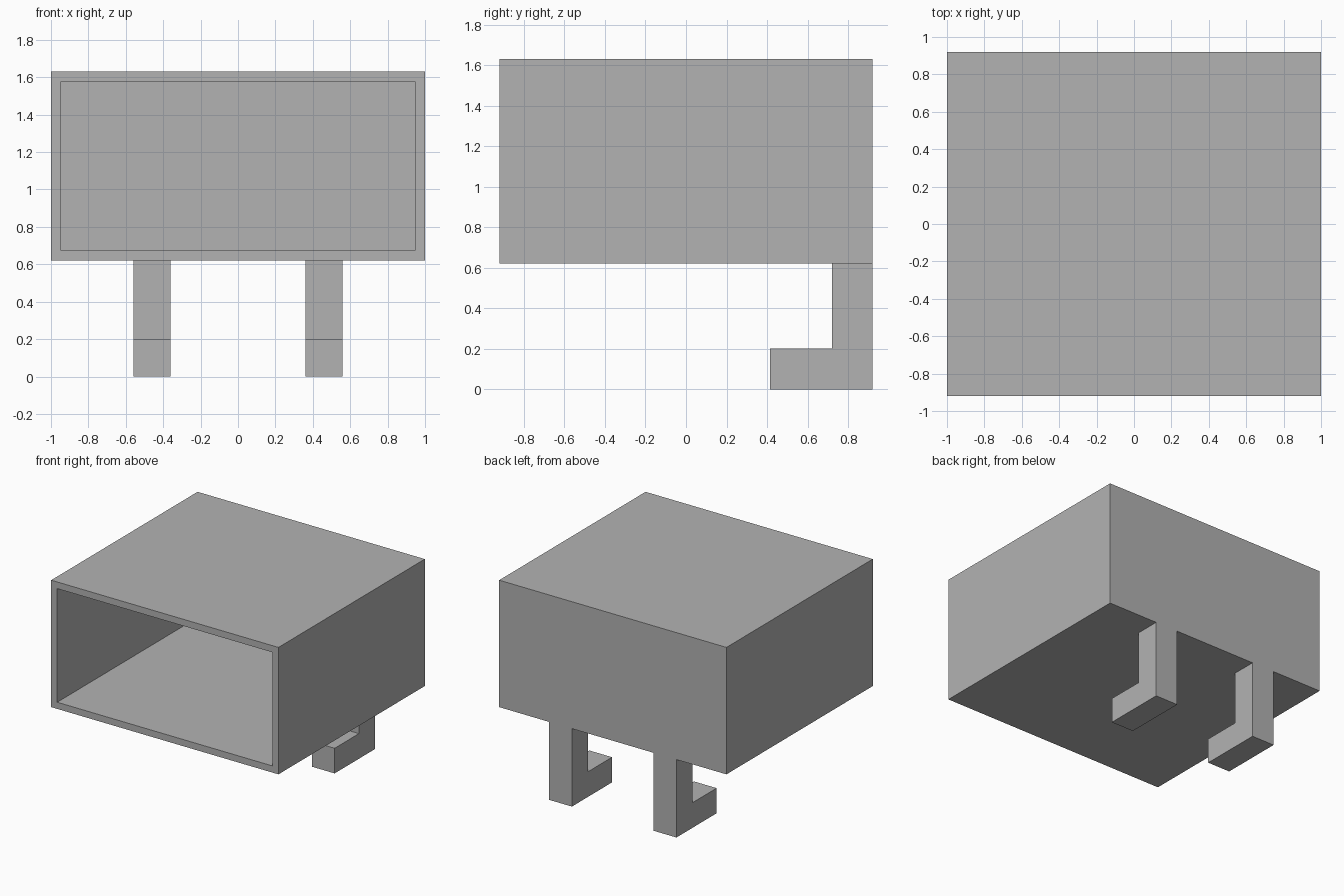
import bpy
import bmesh
from mathutils import Vector

cube = bpy.data.objects.get("Cube")
if cube:
    bpy.data.objects.remove(cube, do_unlink=True)

HALF_W, HALF_D = 1.0, 0.92
BOTTOM, TOP = 0.62, 1.63
WALL = 0.075

# Single plain grey
GREY = (0.448, 0.448, 0.448, 1.0)
grey = bpy.data.materials.new("plain_grey")
grey.use_nodes = True
grey.diffuse_color = GREY
grey.node_tree.nodes["Principled BSDF"].inputs["Base Color"].default_value = GREY


def add_object(name, bm):
    bmesh.ops.recalc_face_normals(bm, faces=bm.faces)
    mesh = bpy.data.meshes.new(name)
    bm.to_mesh(mesh)
    bm.free()
    mesh.materials.append(grey)
    obj = bpy.data.objects.new(name, mesh)
    bpy.context.collection.objects.link(obj)
    return obj


def extrude_profile(name, points, x_start, width):
    """Extrude a (y, z) outline along x."""
    bm = bmesh.new()
    face = bm.faces.new([bm.verts.new((x_start, y, z)) for y, z in points])
    result = bmesh.ops.extrude_face_region(bm, geom=[face], use_keep_orig=True)
    verts = [v for v in result["geom"] if isinstance(v, bmesh.types.BMVert)]
    bmesh.ops.translate(bm, verts=verts, vec=(width, 0, 0))
    return add_object(name, bm)


# Open-fronted box: inset the front face, then push it back to the rear wall
bm = bmesh.new()
bmesh.ops.create_cube(bm, size=1)
bmesh.ops.scale(bm, verts=bm.verts, vec=(2 * HALF_W, 2 * HALF_D, TOP - BOTTOM))
bmesh.ops.translate(bm, verts=bm.verts, vec=(0, 0, (TOP + BOTTOM) / 2))
bm.normal_update()
front = min(bm.faces, key=lambda f: f.calc_center_median().y)
bmesh.ops.inset_region(bm, faces=[front], thickness=WALL)
pushed = bmesh.ops.extrude_discrete_faces(bm, faces=[front])["faces"][0]
bmesh.ops.translate(bm, verts=pushed.verts, vec=Vector((0, 2 * HALF_D - WALL, 0)))
add_object("open_box", bm)

# Two L-shaped legs with feet pointing forward, flush with the back
LEG = 0.2
foot_profile = [(HALF_D, 0), (HALF_D, BOTTOM), (HALF_D - LEG, BOTTOM),
                (HALF_D - LEG, LEG), (0.415, LEG), (0.415, 0)]
for side, centre in (("left", 0.46), ("right", -0.46)):
    extrude_profile(side + "_leg", foot_profile, centre - LEG / 2, LEG)
